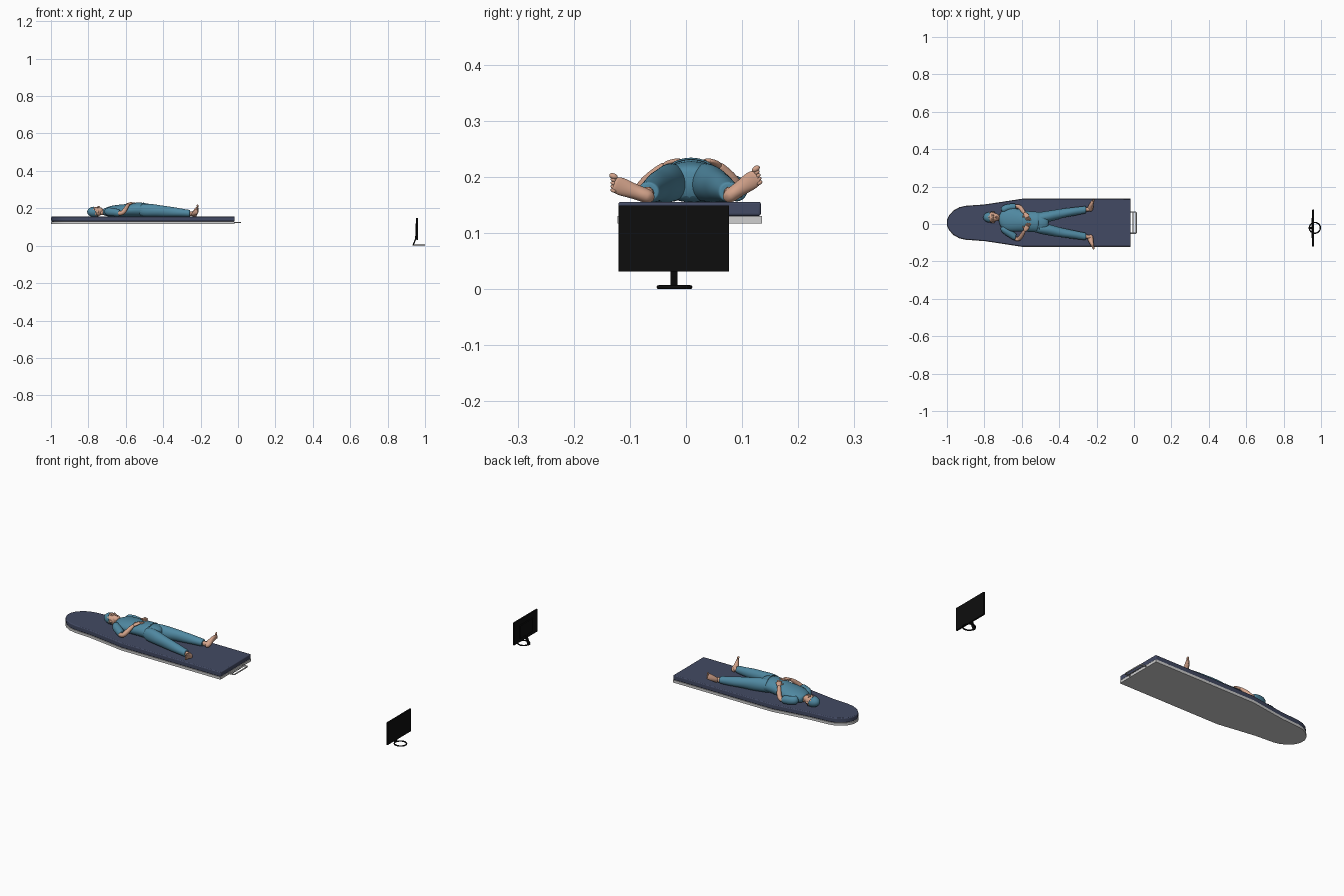
import bpy, bmesh, math
from mathutils import Vector, Matrix

if "Cube" in bpy.data.objects:
    bpy.data.objects.remove(bpy.data.objects["Cube"])


def material(name, rgb):
    m = bpy.data.materials.new(name)
    m.diffuse_color = (*rgb, 1)
    m.use_nodes = True
    m.node_tree.nodes["Principled BSDF"].inputs["Base Color"].default_value = m.diffuse_color
    return m


NAVY = material("navy_cushion", (0.055, 0.068, 0.125))
GREY = material("light_grey_metal", (0.62, 0.62, 0.62))
BLACK = material("black_plastic", (0.004, 0.004, 0.004))
TEAL = material("teal_cloth", (0.08, 0.25, 0.36))
SKIN = material("skin", (0.66, 0.37, 0.26))
LIP = material("lips", (0.45, 0.18, 0.14))
BROW = material("brown_hair", (0.06, 0.035, 0.025))
TOP = 0.154  # cushion surface height


def finish(bm, name, mat, angle=40, bevel=0, subsurf=0):
    bmesh.ops.recalc_face_normals(bm, faces=bm.faces)
    me = bpy.data.meshes.new(name)
    bm.to_mesh(me)
    bm.free()
    me.materials.append(mat)
    ob = bpy.data.objects.new(name, me)
    bpy.context.collection.objects.link(ob)
    if bevel:
        b = ob.modifiers.new("bevel", 'BEVEL')
        b.width, b.segments = bevel, 3
    if subsurf:
        ob.modifiers.new("subsurf", 'SUBSURF').levels = subsurf
    bpy.ops.object.select_all(action='DESELECT')
    bpy.context.view_layer.objects.active = ob
    ob.select_set(True)
    bpy.ops.object.shade_smooth_by_angle(angle=math.radians(angle))
    return ob


def loft(name, mat, sections, up=(0, 0, 1), n=16, fold=0.0, floor=TOP):
    """Skin elliptical rings; each section is x, y, z, half width, half height."""
    bm = bmesh.new()
    pts = [Vector(s[:3]) for s in sections]
    rings = []
    for i, s in enumerate(sections):
        t = (pts[min(i + 1, len(pts) - 1)] - pts[max(i - 1, 0)]).normalized()
        side = Vector(up).cross(t).normalized()
        high = t.cross(side)
        ring = []
        for k in range(n):
            a = 2 * math.pi * k / n
            r = 1 + fold * math.sin(3 * a + 2.3 * i)
            p = pts[i] + side * (s[3] * r * math.cos(a)) + high * (s[4] * r * math.sin(a))
            p.z = max(p.z, floor)
            ring.append(bm.verts.new(p))
        rings.append(ring)
    for a, b in zip(rings, rings[1:]):
        for k in range(n):
            bm.faces.new((a[k], a[(k + 1) % n], b[(k + 1) % n], b[k]))
    bm.faces.new(rings[0])
    bm.faces.new(rings[-1])
    return finish(bm, name, mat, 70, subsurf=2)


def ball(name, mat, c, r, rot=0.0, axis='Y', keep=None):
    bm = bmesh.new()
    bmesh.ops.create_uvsphere(bm, u_segments=24, v_segments=16, radius=1)
    if keep:
        bmesh.ops.delete(bm, geom=[v for v in bm.verts if not keep(v.co)], context='VERTS')
    bm.transform(Matrix.Translation(c) @ Matrix.Rotation(rot, 4, axis) @ Matrix.Diagonal((*r, 1)))
    return finish(bm, name, mat, 60)


def box(name, mat, lo, hi, bevel=0.0):
    bm = bmesh.new()
    bmesh.ops.create_cube(bm, size=1)
    lo, hi = Vector(lo), Vector(hi)
    bm.transform(Matrix.Translation((lo + hi) / 2) @ Matrix.Diagonal((*(hi - lo), 1)))
    return finish(bm, name, mat, 40, bevel)


def tube(name, mat, pts, r, cyclic=False):
    cu = bpy.data.curves.new(name, 'CURVE')
    cu.dimensions, cu.bevel_depth, cu.bevel_resolution = '3D', r, 2
    sp = cu.splines.new('POLY')
    sp.points.add(len(pts) - 1)
    for p, co in zip(sp.points, pts):
        p.co = (*co, 1)
    sp.use_cyclic_u = cyclic
    cu.use_fill_caps = True
    cu.materials.append(mat)
    ob = bpy.data.objects.new(name, cu)
    bpy.context.collection.objects.link(ob)


# ---- table top: half outline mirrored about its centre line, extruded
HALF = [(-0.018, .1285), (-.6, .1285), (-.7, .113), (-.8, .098), (-.9, .091),
        (-.935, .083), (-.965, .066), (-.988, .042), (-1, .016)]


def slab(name, mat, z0, z1, shrink, bevel):
    bm = bmesh.new()
    half = [(x + (shrink if x < -.9 else 0), w - shrink) for x, w in HALF]
    outline = [(x, .0065 + w) for x, w in half] + [(x, .0065 - w) for x, w in reversed(half)]
    face = bm.faces.new([bm.verts.new((x, y, z0)) for x, y in outline])
    ext = bmesh.ops.extrude_face_region(bm, geom=[face])
    for v in ext["geom"]:
        if isinstance(v, bmesh.types.BMVert):
            v.co.z = z1
    ob = finish(bm, name, mat, 35, bevel)
    return ob


slab("table_base", GREY, 0.117, 0.1305, 0, 0)
slab("table_cushion", NAVY, 0.1305, 0.1555, 0.0015, 0.004)

# ---- end handle
tube("end_handle", GREY, [(-.025, -.05, .124), (.008, -.05, .124), (.012, -.046, .124),
                          (.012, .06, .124), (.008, .064, .124), (-.025, .064, .124)], 0.0035)
tube("handle_inner_bar", GREY, [(-.005, -.05, .124), (-.005, .064, .124)], 0.002)

# ---- monitor
box("monitor_screen", BLACK, (.953, -.12, .031), (.962, .077, .149), 0.001)
box("monitor_back", BLACK, (.948, -.075, .05), (.954, .033, .12), 0.002)
bm = bmesh.new()
neck = [(.932, .002), (.939, .002), (.955, .038), (.955, .06), (.948, .06), (.947, .038)]
face = bm.faces.new([bm.verts.new((x, -.028, z)) for x, z in neck])
ext = bmesh.ops.extrude_face_region(bm, geom=[face])
for v in ext["geom"]:
    if isinstance(v, bmesh.types.BMVert):
        v.co.y = -.015
finish(bm, "monitor_neck", BLACK)
tube("monitor_ring_foot", BLACK, [(.967 + .0295 * math.cos(a), -.0205 + .0285 * math.sin(a), .0035)
     for a in [2 * math.pi * k / 40 for k in range(40)]], 0.0035, True)

# ---- patient: shirt and hips
loft("shirt", TEAL, [(-.722, .031, .18, .02, .016), (-.71, .03, .18, .042, .021),
                     (-.69, .027, .182, .062, .028), (-.65, .022, .186, .065, .033),
                     (-.60, .017, .188, .058, .034), (-.56, .013, .192, .055, .038),
                     (-.52, .01, .193, .056, .039), (-.505, .009, .193, .056, .039)], fold=.012, n=20)
loft("trouser_hips", TEAL, [(-.55, .012, .19, .05, .035), (-.51, .009, .192, .057, .038),
                            (-.48, .007, .19, .056, .036), (-.455, .006, .187, .04, .028)], n=20)
tube("waist_tie", TEAL, [(-.507, .009 + .052 * math.sin(a), .193 + .0395 * math.cos(a))
                         for a in [-1.3 + .26 * k for k in range(11)]], 0.0018)

# ---- patient: limbs, one pass per side
for s, name, toe_y, toe_z in ((1, "left", .126, .2), (-1, "right", -.127, .187)):
    def yy(w):
        return .005 + s * w
    loft(name + "_trouser_leg", TEAL, [
        (-.535, yy(.026), .19, .026, .034), (-.48, yy(.031), .19, .031, .036),
        (-.43, yy(.042), .186, .029, .033), (-.39, yy(.051), .184, .025, .029),
        (-.34, yy(.059), .18, .024, .026), (-.29, yy(.067), .175, .021, .021),
        (-.258, yy(.072), .173, .02, .019), (-.256, yy(.072), .173, .017, .016)], fold=.035)
    ankle_y = yy(.073)
    loft(name + "_ankle", SKIN, [(-.275, yy(.071), .171, .011, .012), (-.25, ankle_y, .17, .0105, .012),
                                 (-.228, yy(.075), .17, .012, .014)])
    # foot runs from heel to toes with the sole facing +x
    heel, toe = Vector((0, yy(.07), .164)), Vector((0, toe_y, toe_z))
    foot = []
    for t, w, h in ((-.08, .006, .008), (0, .0125, .014), (.2, .0135, .017), (.45, .0135, .013),
                    (.75, .0165, .009), (.95, .0155, .006), (1.04, .012, .004)):
        p = heel.lerp(toe, t)
        foot.append((-.217 - h + .012 * max(0, t - .5), p.y, p.z, w, h))
    loft(name + "_foot", SKIN, foot, up=(1, 0, 0), floor=.15)
    d = (toe - heel).normalized()
    across = Vector((0, -d.z, d.y)) * s
    for k in range(5):
        c = toe + across * (.0125 - .006 * k) + d * (.007 - .0022 * k)
        r = .0052 if k == 0 else .0036
        ball(f"{name}_toe_{k + 1}", SKIN, (-.216, c.y, c.z), (r, r, r * 1.5),
             -math.atan2(d.y, d.z), 'X')
    # arm bent at the elbow, hand resting on the belly
    elbow_y = .006 + s * .088
    loft(name + "_sleeve", TEAL, [
        (-.707, .027 + s * .04, .184, .016, .018), (-.692, .025 + s * .058, .182, .021, .023),
        (-.665, .02 + s * .07, .179, .02, .022), (-.635, .01 + s * .081, .175, .0195, .02),
        (-.632, .01 + s * .081, .175, .016, .016)], fold=.03)
    loft(name + "_forearm", SKIN, [
        (-.65, .012 + s * .078, .176, .011, .011), (-.63, elbow_y, .172, .012, .012),
        (-.615, elbow_y, .176, .0125, .0125), (-.602, .008 + s * .074, .195, .0125, .0125),
        (-.59, .01 + s * .053, .216, .009, .0085), (-.585, .011 + s * .046, .221, .0085, .007)])
    loft(name + "_hand", SKIN, [
        (-.588, .011 + s * .05, .218, .008, .007), (-.58, .011 + s * .04, .224, .012, .0065),
        (-.573, .012 + s * .03, .2275, .014, .0055), (-.569, .012 + s * .022, .229, .013, .0045)])
    for k in range(4):
        o = -.0105 + .007 * k
        loft(f"{name}_finger_{k + 1}", SKIN, [
            (-.573 + o, .012 + s * .026, .2275 - .15 * abs(o), .0036, .0036),
            (-.566 + o, .012 + s * .014, .229 - .1 * abs(o), .0035, .0034),
            (-.56 + o, .013 + s * .006, .2275, .0028, .0028)], n=8)
    loft(name + "_thumb", SKIN, [(-.583, .011 + s * .042, .224, .004, .004),
                                 (-.592, .012 + s * .03, .225, .004, .004),
                                 (-.594, .012 + s * .021, .225, .003, .003)], n=8)
    # ear, closed eye and brow
    ball(name + "_ear", SKIN, (-.753, .036 + s * .0275, .18), (.0085, .004, .006))
    ball(name + "_eyelid", SKIN, (-.753, .036 + s * .0105, .2045), (.0035, .006, .003))
    ball(name + "_eyebrow", BROW, (-.7605, .036 + s * .011, .2065), (.0014, .007, .0015))

# ---- patient: head
loft("neck", SKIN, [(-.75, .035, .178, .016, .016), (-.725, .033, .178, .0155, .0155),
                    (-.7, .03, .181, .018, .017)])
ball("head", SKIN, (-.764, .036, .181), (.039, .0275, .027))
ball("jaw", SKIN, (-.742, .036, .188), (.024, .021, .0175), .15)
loft("nose", SKIN, [(-.757, .036, .204, .003, .003), (-.747, .036, .208, .0042, .004),
                    (-.742, .036, .2085, .006, .0045), (-.739, .036, .206, .005, .003)], n=10)
ball("mouth", LIP, (-.7325, .036, .2035), (.0028, .0075, .0022))
ball("cap", TEAL, (-.765, .036, .181), (.0415, .0295, .0285),
     keep=lambda v: v.x < .12 - .3 * v.z)
tube("cap_band", TEAL, [(-.765 + .0415 * (.07 - .3 * math.sin(a)), .036 + .0295 * .97 * math.cos(a),
     max(.181 + .0285 * .95 * math.sin(a), .156)) for a in [2 * math.pi * k / 32 for k in range(32)]],
     0.0014, True)
